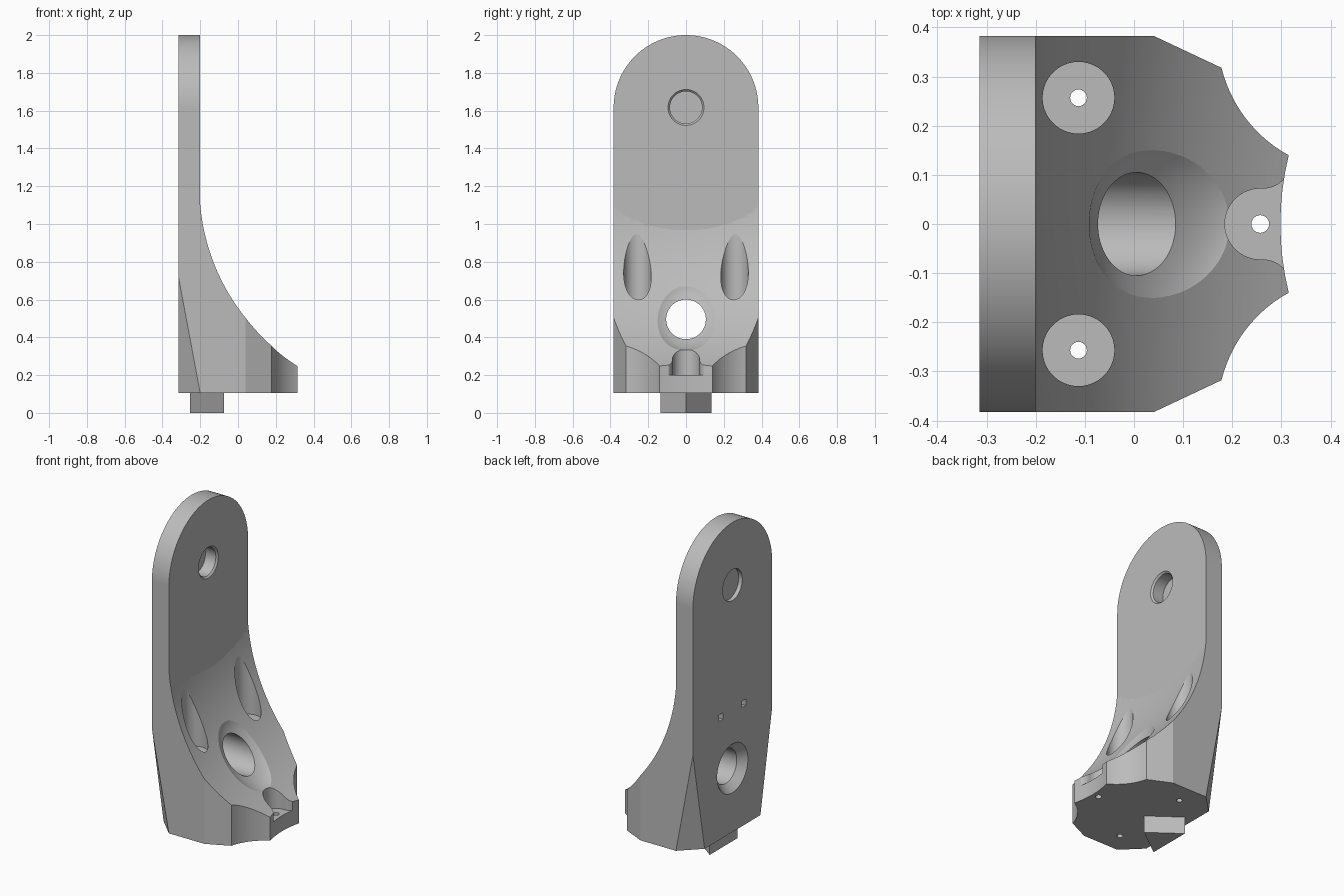
import bpy, bmesh
from math import sin, cos, pi, radians
from mathutils import Vector, Matrix

cube = bpy.data.objects.get("Cube")
if cube:
    bpy.data.objects.remove(cube, do_unlink=True)

grey = bpy.data.materials.new("plain_grey")
grey.use_nodes = True
grey.diffuse_color = (0.5, 0.5, 0.5, 1)
grey.node_tree.nodes["Principled BSDF"].inputs["Base Color"].default_value = (0.5, 0.5, 0.5, 1)


def finish(name, bm):
    bmesh.ops.recalc_face_normals(bm, faces=bm.faces)
    mesh = bpy.data.meshes.new(name)
    bm.to_mesh(mesh)
    bm.free()
    mesh.materials.append(grey)
    ob = bpy.data.objects.new(name, mesh)
    bpy.context.collection.objects.link(ob)
    return ob


def loft(name, rings):
    """Closed solid through matching rings of points."""
    bm = bmesh.new()
    loops = [[bm.verts.new(p) for p in ring] for ring in rings]
    for a, b in zip(loops, loops[1:]):
        for i in range(len(a)):
            j = (i + 1) % len(a)
            bm.faces.new((a[i], a[j], b[j], b[i]))
    bm.faces.new(loops[0])
    bm.faces.new(loops[-1])
    return finish(name, bm)


def prism(name, pts, lo, hi):
    return loft(name, [[(x, y, z) for x, y in pts] for z in (lo, hi)])


def arc(cx, cy, r, a0, a1, n):
    return [(cx + r * cos(radians(a0 + (a1 - a0) * i / n)),
             cy + r * sin(radians(a0 + (a1 - a0) * i / n))) for i in range(n + 1)]


def bore_x(name, z, steps, n=72):
    """Round cutter along x, from (x, radius) steps."""
    return loft(name, [[(x, p, q) for p, q in arc(0, z, r, 0, 360, n)[:-1]] for x, r in steps])


def bore_z(name, x, y, r, lo, hi, n):
    return prism(name, arc(x, y, r, 0, 360, n)[:-1], lo, hi)


def combine(target, tool, operation="DIFFERENCE"):
    tool.hide_render = True
    mod = target.modifiers.new(tool.name, "BOOLEAN")
    mod.operation = operation
    mod.solver = "EXACT"
    mod.object = tool
    bpy.context.view_layer.objects.active = target
    bpy.ops.object.modifier_apply(modifier=mod.name)
    bpy.data.objects.remove(tool, do_unlink=True)


W = 0.383          # half width
BACK, FACE = -0.315, -0.2
FLOOR = 0.105

# Foot outline, with hollow corners and a slightly hollow front
corner = arc(0.45, 0.385, 0.28, 194, 241, 14)
corner[0], corner[-1] = (0.178, 0.318), (0.315, 0.14)
front = [(0.298 + 0.017 * (y / 0.14) ** 2, y) for y in (0.105, 0.07, 0.035, 0)]
half = [(-0.25, W), (0.04, W)] + corner + front
outline = half + [(x, -y) for x, y in reversed(half[:-1])]
body = prism("bracket", outline, FLOOR, 1.15)

# Curved sweep over the foot, a little deeper along the middle
sections = []
for i in range(25):
    y = -0.45 + 0.9 * i / 24
    cx = 0.882 + 0.02 * (y / W) ** 2
    profile = arc(cx, 1.196, 1.106, 180, 250, 48)
    profile.append((profile[-1][0], 1.196))
    sections.append([(x, y, z) for x, z in profile])
combine(body, loft("sweep_cutter", sections))

# Upright plate with round top
plate_shape = [(-W, FLOOR), (W, FLOOR)] + arc(0, 2 - W, W, 0, 180, 64)
plate = loft("upright_plate", [[(x, y, z) for y, z in plate_shape] for x in (BACK, FACE)])
combine(body, plate, "UNION")

# Tapered rear corners
for s in (-1, 1):
    rings = []
    for z in (0, 0.9):
        t = (0.72 - z) / 0.615
        x, y = BACK + 0.0575 * t, W - 0.0565 * t
        rings.append([(x - 0.4, s * (y - 0.393), z), (x + 0.4, s * (y + 0.393), z),
                      (x - 0.4, s * (y + 0.4), z)])
    combine(body, loft("rear_corner_cutter", rings))

# Soft dish around the mouth of the large hole
bm = bmesh.new()
normal = Vector((0.852, 0, 0.70)).normalized()
bmesh.ops.create_uvsphere(bm, u_segments=80, v_segments=48, radius=1)
place = (Matrix.Translation(Vector((0.035, 0, 0.49)) + normal * 0.065)
         @ normal.to_track_quat("Z", "Y").to_matrix().to_4x4())
local_y = (place.to_3x3().inverted() @ Vector((0, 1, 0)))
size = (0.2, 0.25, 0.1) if abs(local_y.x) > abs(local_y.y) else (0.25, 0.2, 0.1)
bmesh.ops.transform(bm, matrix=place @ Matrix.Diagonal((*size, 1)), verts=bm.verts)
combine(body, finish("dish_cutter", bm))

# Large through hole, countersunk at the rear
combine(body, bore_x("large_hole_cutter", 0.495,
                     [(BACK - 0.01, 0.159), (BACK + 0.045, 0.105), (0.5, 0.105)]))

# Pivot recesses on both faces of the plate
combine(body, bore_x("pivot_front_cutter", 1.617,
                     [(-0.28, 0.085), (-0.21, 0.085), (FACE, 0.095), (-0.19, 0.105)]))
combine(body, bore_x("pivot_rear_cutter", 1.617, [(-0.34, 0.095), (-0.29, 0.095)]))

# Screw pockets, screw holes and small rear slots
for s in (-1, 1):
    combine(body, bore_z("pocket_cutter", -0.113, s * 0.257, 0.073, 0.58, 1.3, 64))
    combine(body, bore_z("screw_hole_cutter", -0.113, s * 0.257, 0.017, 0, 0.7, 24))
    a, b = s * 0.092, s * 0.13
    combine(body, prism("slot_cutter", [(-0.35, a), (-0.27, a), (-0.27, b), (-0.35, b)],
                        0.83, 0.87))

# Front notch with flared mouth
flare = arc(0.262, 0.13, 0.058, 270, 350, 12) + [(0.33, 0.14), (0.4, 0.14)]
notch_half = arc(0.257, 0, 0.072, 180, 92, 20) + flare
notch = notch_half + [(x, -y) for x, y in reversed(notch_half[1:])]
combine(body, prism("notch_cutter", notch, 0.2, 0.6))
combine(body, bore_z("front_screw_cutter", 0.257, 0, 0.018, 0, 0.4, 24))

# Wedge key under the foot
key = prism("wedge_key", [(-0.255, -0.135), (-0.073, 0), (-0.255, 0.135)], 0, 0.13)
combine(body, key, "UNION")

# Smooth curves, crisp edges
for ob in bpy.context.selected_objects:
    ob.select_set(False)
body.select_set(True)
bpy.context.view_layer.objects.active = body
bpy.ops.object.shade_smooth_by_angle(angle=radians(10))
weighted = body.modifiers.new("weighted_normals", "WEIGHTED_NORMAL")
weighted.keep_sharp = True
